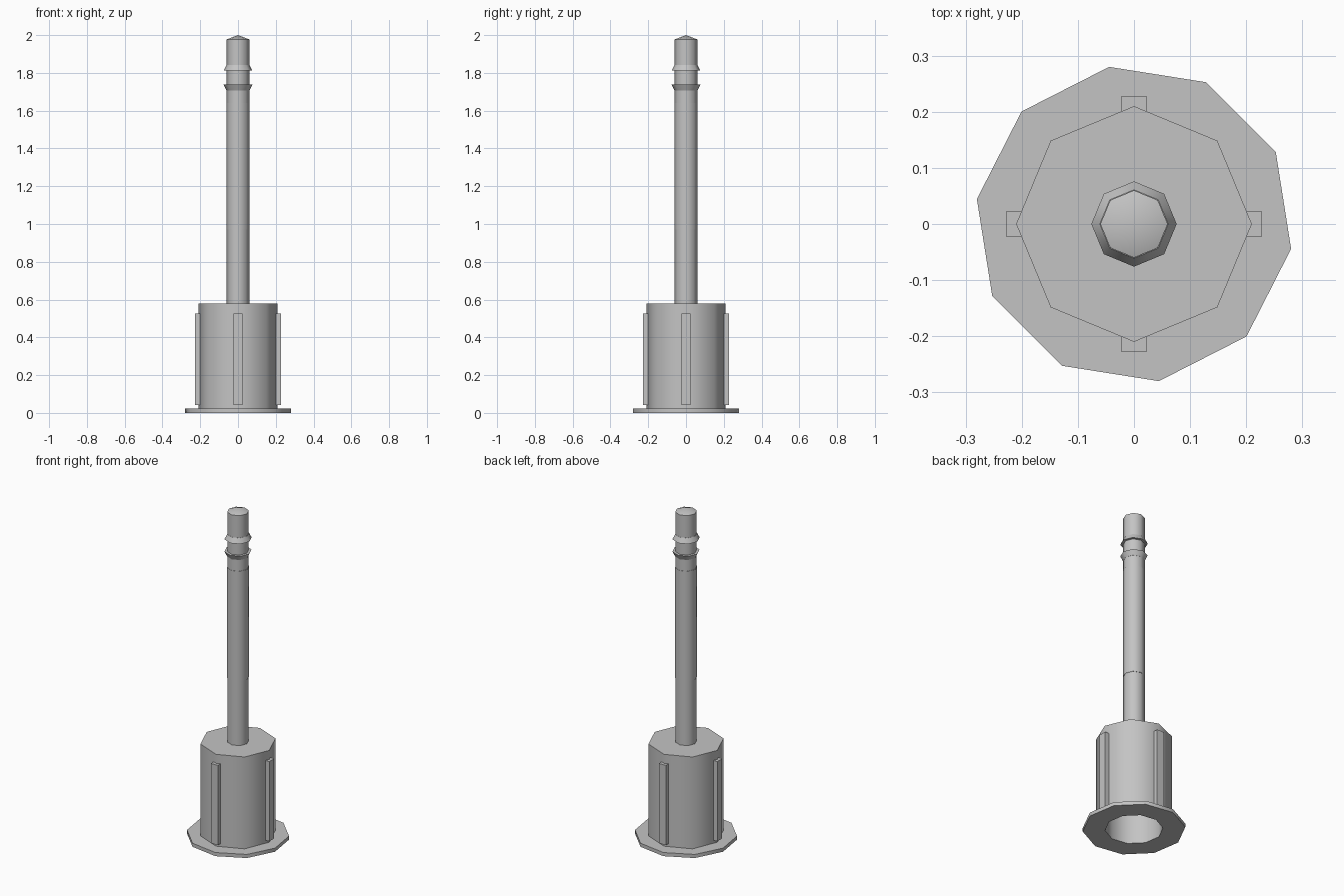
import bpy, bmesh, math

cube = bpy.data.objects.get("Cube")
if cube:
    bpy.data.objects.remove(cube, do_unlink=True)

grey = bpy.data.materials.new("plain_grey")
grey.use_nodes = True
grey.diffuse_color = (0.55, 0.55, 0.55, 1)
grey.node_tree.nodes["Principled BSDF"].inputs["Base Color"].default_value = grey.diffuse_color


def finish(name, bm):
    """Turn a bmesh into a named object, smooth except at sharp edges."""
    mesh = bpy.data.meshes.new(name)
    bm.to_mesh(mesh)
    bm.free()
    mesh.materials.append(grey)
    mesh.shade_smooth()
    mesh.set_sharp_from_angle(angle=math.radians(50))
    obj = bpy.data.objects.new(name, mesh)
    bpy.context.collection.objects.link(obj)
    return obj


def lathe(name, profile, sides=8, phase=0):
    """Revolve (radius, height) points; radius 0 makes a pole."""
    bm = bmesh.new()
    rings = []
    for r, z in profile:
        if r == 0:
            rings.append([bm.verts.new((0, 0, z))] * sides)
        else:
            angles = [math.radians(phase) + math.tau * j / sides for j in range(sides)]
            rings.append([bm.verts.new((r * math.cos(a), r * math.sin(a), z)) for a in angles])
    for low, high in zip(rings, rings[1:]):
        for j in range(sides):
            k = (j + 1) % sides
            corners = dict.fromkeys((low[j], low[k], high[k], high[j]))
            bm.faces.new(list(corners))
    return finish(name, bm)


# Ten-sided foot flange with the hollow socket rising from it
lathe("flange_and_socket", [(0, 0.5), (0.16, 0.5), (0.16, 0), (0.2835, 0),
                            (0.2835, 0.022), (0.165, 0.022), (0.165, 0.51), (0, 0.51)],
      sides=10, phase=27)

# Eight-sided body
lathe("body", [(0.21, 0.02), (0.21, 0.58), (0, 0.58)])

# Long pin, slightly thicker along the middle, with a shallow pointed tip
lathe("pin", [(0, 0.56), (0.06, 0.56), (0.06, 0.97), (0.062, 0.97), (0.062, 1.64),
              (0.06, 1.64), (0.06, 1.977), (0, 2)])

# Two flared collars, mirrored about the groove between them
lathe("upper_collar", [(0.055, 1.812), (0.076, 1.812), (0.061, 1.842), (0.055, 1.842)])
lathe("lower_collar", [(0.055, 1.708), (0.061, 1.708), (0.076, 1.738), (0.055, 1.738)])

# Four upright ribs on the body corners
for i, side in enumerate(("left", "back", "right", "front")):
    bm = bmesh.new()
    bmesh.ops.create_cube(bm, size=1)
    bmesh.ops.scale(bm, vec=(0.026, 0.047, 0.485), verts=bm.verts)
    bmesh.ops.translate(bm, vec=(0.214, 0, 0.283), verts=bm.verts)
    rib = finish(side + "_rib", bm)
    rib.rotation_euler.z = i * math.pi / 2
